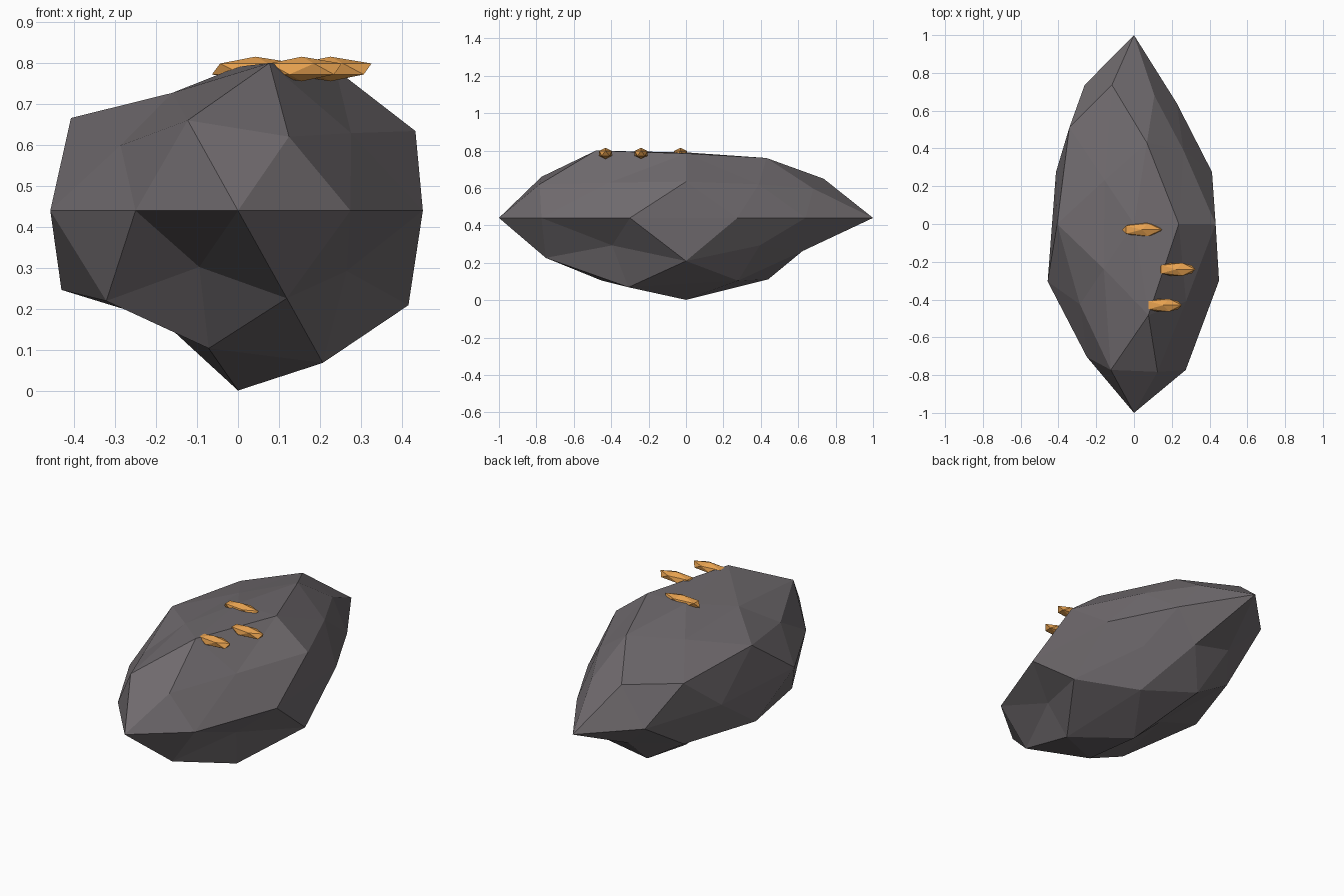
import bpy, math

if "Cube" in bpy.data.objects:
    bpy.data.objects.remove(bpy.data.objects["Cube"])

SIZE = (0.488, 1.0, 0.438)   # rock half sizes
MID_Z = 0.44                 # height of the rock's equator

# radial dent factors per latitude ring (unit-sphere height), by rising angle
DENTS = {
    1.0: [0.80],
    0.851: [0.925, 0.86, 0.75, 0.77, 0.965],
    0.526: [0.78, 0.91, 0.98, 0.955, 0.82],
    0.447: [0.99, 0.80, 0.97, 0.81, 0.92],
    0.0: [0.89, 0.79, 1.0, 0.91, 0.89, 0.985, 0.87, 1.0, 0.955, 0.97],
    -0.447: [0.75, 0.77, 0.985, 0.70, 0.75],
    -0.526: [1.0, 0.77, 0.85, 0.955, 0.927],
    -0.851: [0.90, 0.88, 0.72, 0.90, 0.995],
    -1.0: [1.0],
}


def material(name, color):
    m = bpy.data.materials.new(name)
    m.diffuse_color = color
    m.use_nodes = True
    m.node_tree.nodes["Principled BSDF"].inputs["Base Color"].default_value = m.diffuse_color
    return m


def ico(name, subdivisions, mat):
    bpy.ops.mesh.primitive_ico_sphere_add(subdivisions=subdivisions, radius=1)
    obj = bpy.context.object
    obj.name = name
    obj.data.materials.append(mat)
    return obj


# rock: faceted sphere, each vertex pushed in, then squashed
rock = ico("rock", 2, material("stone", (0.16, 0.145, 0.155, 1)))
for v in rock.data.vertices:
    d = v.co.normalized()
    ring = DENTS[min(DENTS, key=lambda z: abs(z - d.z))]
    angle = math.degrees(math.atan2(d.y, d.x)) % 360
    f = ring[int((angle + 1) / (360 / len(ring))) % len(ring)]
    v.co = [d[i] * f * SIZE[i] for i in range(3)]
    v.co.z += MID_Z

# ore nuggets lying along the top
ore = material("ore", (0.80, 0.36, 0.08, 1))
for i, (x, y, length) in enumerate([(0.042, -0.03, 0.118),
                                    (0.225, -0.24, 0.112),
                                    (0.155, -0.43, 0.109)]):
    nugget = ico(f"ore_nugget_{i + 1}", 1, ore)
    for v in nugget.data.vertices:
        v.co = (v.co.x * length + x, v.co.y * 0.04 + y, v.co.z * 0.03 + 0.785)
